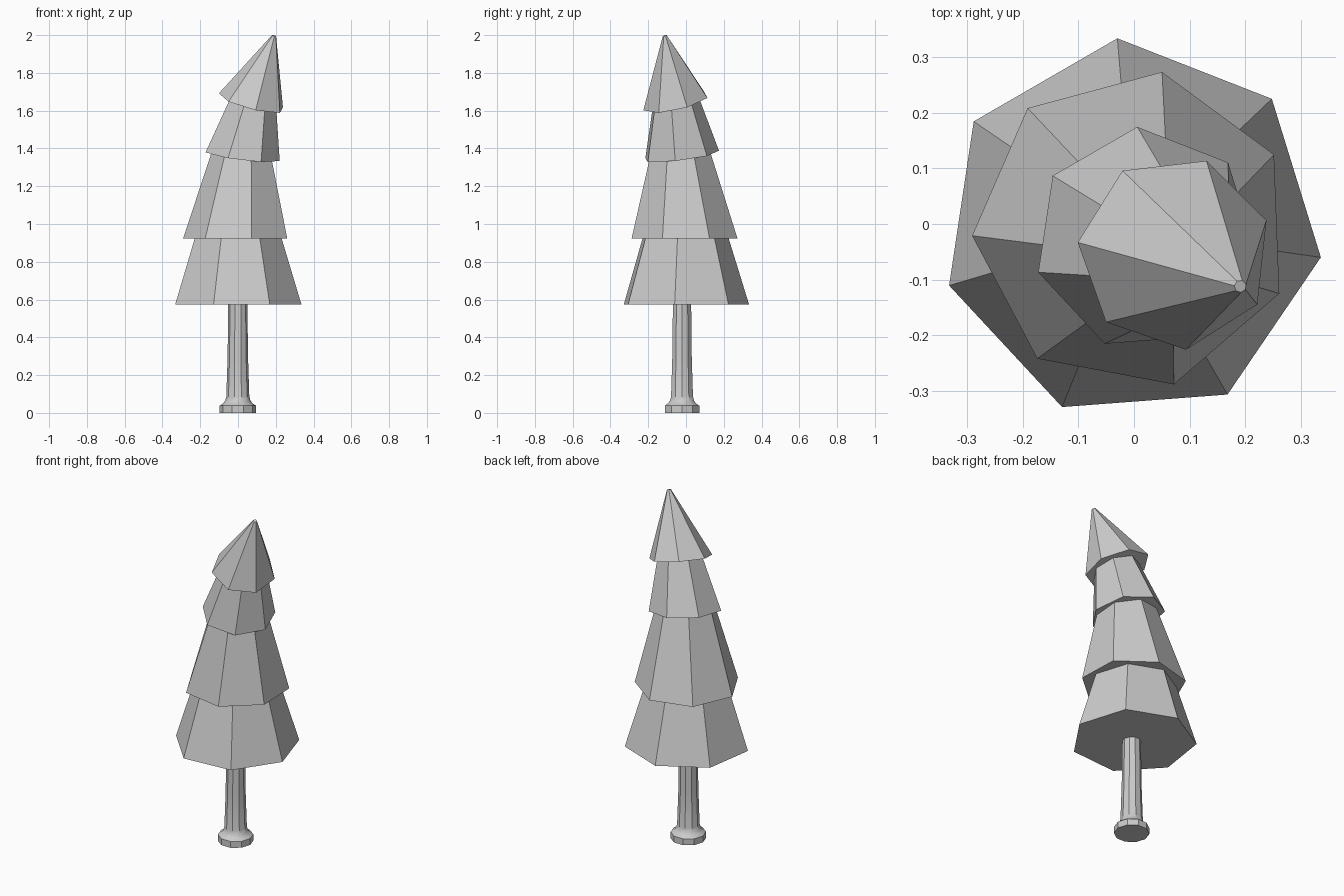
import bpy, bmesh
from math import sin, cos, radians, pi

if "Cube" in bpy.data.objects:
    bpy.data.objects.remove(bpy.data.objects["Cube"])


def loft(name, rings, sides):
    """Skin a stack of polygon rings: (cx, cy, z, radius, phase_deg, slope_x, slope_y)."""
    bm = bmesh.new()
    loops = []
    for cx, cy, z, r, phase, sx, sy in rings:
        loop = []
        for i in range(sides):
            a = radians(phase) + 2 * pi * i / sides
            dx, dy = r * cos(a), r * sin(a)
            loop.append(bm.verts.new((cx + dx, cy + dy, z + sx * dx + sy * dy)))
        loops.append(loop)
    for lo, hi in zip(loops, loops[1:]):
        for i in range(sides):
            j = (i + 1) % sides
            bm.faces.new((lo[i], lo[j], hi[j], hi[i]))
    bm.faces.new(loops[0][::-1])
    bm.faces.new(loops[-1])
    bmesh.ops.recalc_face_normals(bm, faces=bm.faces[:])
    mesh = bpy.data.meshes.new(name)
    bm.to_mesh(mesh)
    bm.free()
    ob = bpy.data.objects.new(name, mesh)
    bpy.context.collection.objects.link(ob)
    return ob


# Trunk: ten-sided column with a flared foot
profile = [(0, 0.096), (0.038, 0.096), (0.05, 0.078), (0.065, 0.067),
           (0.085, 0.061), (0.3, 0.054), (0.65, 0.05)]
trunk = loft("trunk", [(-0.001, -0.021, z, r, 0, 0, 0) for z, r in profile], 10)
bpy.context.view_layer.objects.active = trunk
trunk.select_set(True)
bpy.ops.object.shade_smooth_by_angle(angle=radians(30))

# Foliage: (bottom centre, z, radius), (top centre, z, radius), twist, bottom slope, top slope
flat, lean, steep = (0, 0), (-0.125, 0.12), (-0.245, 0.22)
tiers = [
    ((-0.004, -0.009, 0.575, 0.3435), (-0.003, -0.010, 0.922, 0.237), 42.9, flat, flat),
    ((-0.003, -0.010, 0.922, 0.288), (0.027, -0.034, 1.363, 0.166), 27.9, flat, lean),
    ((0.021, -0.027, 1.362, 0.202), (0.079, -0.058, 1.645, 0.125), 42.9, lean, steep),
    ((0.073, -0.052, 1.645, 0.175), (0.191, -0.112, 1.997, 0.011), 19.5, steep, steep),
]
for n, (low, high, twist, s0, s1) in enumerate(tiers, 1):
    loft(f"foliage_tier_{n}", [(*low, twist, *s0), (*high, twist, *s1)], 7)
